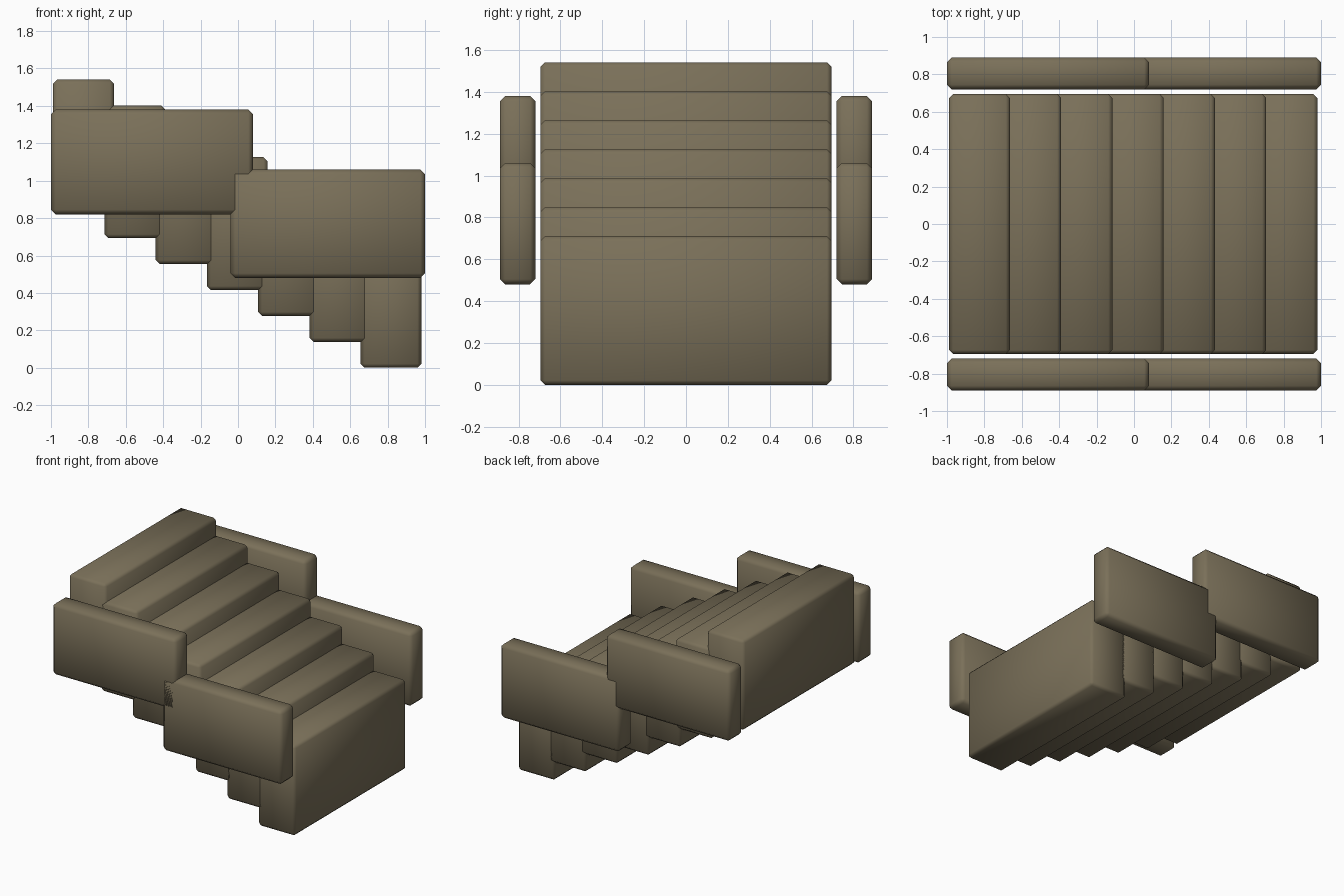
import bpy
import bmesh

cube = bpy.data.objects.get("Cube")
if cube:
    bpy.data.objects.remove(cube, do_unlink=True)

stone = bpy.data.materials.new("brown_stone")
stone.use_nodes = True
colour = (0.195, 0.162, 0.10, 1)
stone.diffuse_color = colour
stone.node_tree.nodes["Principled BSDF"].inputs["Base Color"].default_value = colour


def block(name, low, high, chamfer):
    """Smooth-shaded box with chamfered edges, spanning two corners."""
    mesh = bpy.data.meshes.new(name)
    bm = bmesh.new()
    bmesh.ops.create_cube(bm, size=1)
    for v in bm.verts:
        v.co = [a + (b - a) * (c + 0.5) for a, b, c in zip(low, high, v.co)]
    bmesh.ops.bevel(bm, geom=bm.edges[:], offset=chamfer, segments=1,
                    affect='EDGES')
    for f in bm.faces:
        f.smooth = True
    bm.to_mesh(mesh)
    bm.free()
    mesh.materials.append(stone)
    obj = bpy.data.objects.new(name, mesh)
    bpy.context.collection.objects.link(obj)
    return obj


# Seven overlapping steps rising towards -x
STEPS, RUN, RISE = 7, 0.274, 0.1385
for i in range(STEPS):
    x, z = 0.818 - i * RUN, i * RISE
    block(f"step_{i + 1}", (x - 0.162, -0.695, z), (x + 0.162, 0.695, z + 0.71), 0.021)

# Lower and upper side walls on both sides
for side, y in (("front", -0.805), ("back", 0.805)):
    block(f"lower_wall_{side}", (-0.04, y - 0.085, 0.48), (1.0, y + 0.085, 1.06), 0.025)
    block(f"upper_wall_{side}", (-1.0, y - 0.085, 0.82), (0.08, y + 0.085, 1.38), 0.025)
